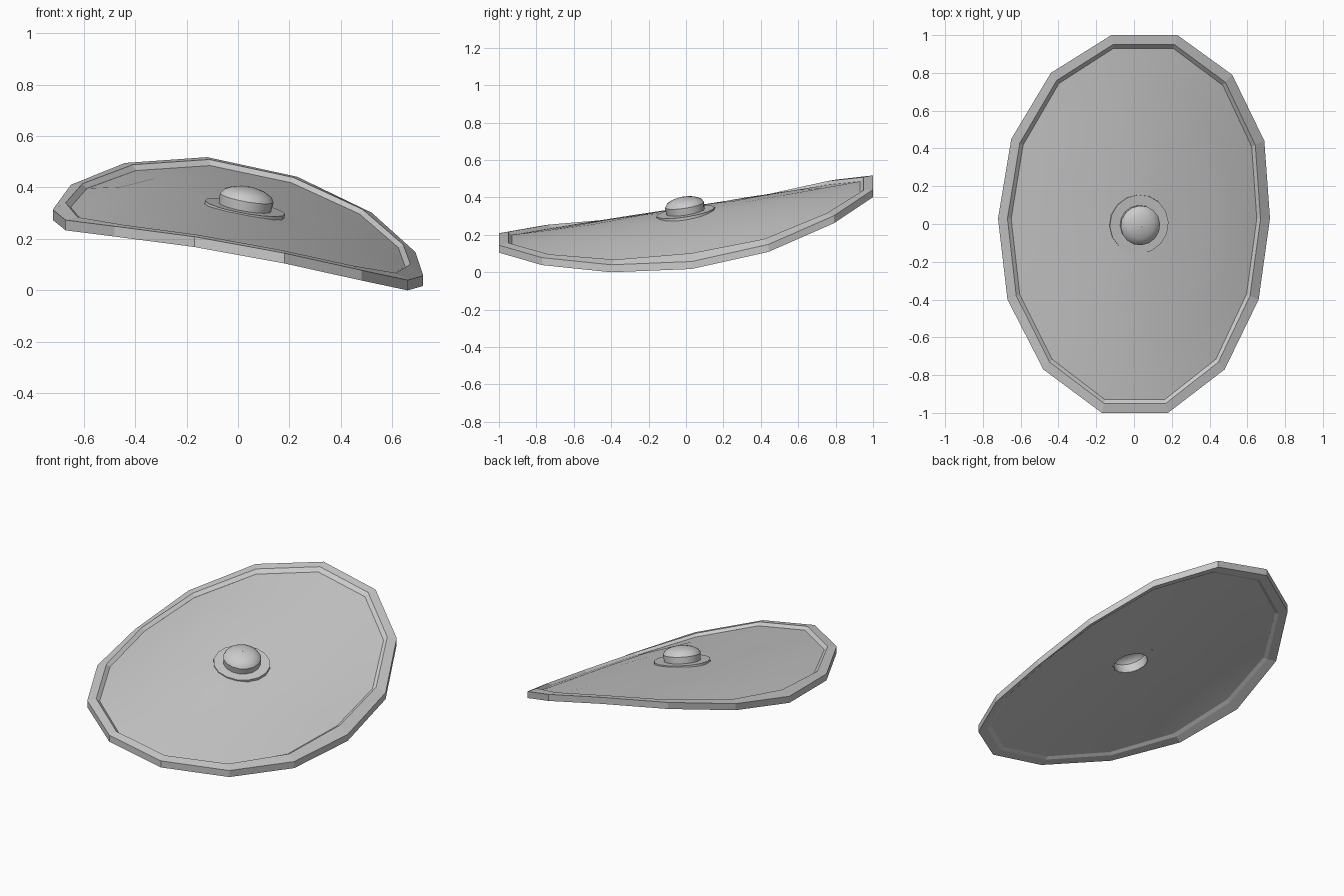
import bpy, bmesh, math
from mathutils import Vector

if "Cube" in bpy.data.objects:
    bpy.data.objects.remove(bpy.data.objects["Cube"])

# 14-sided oval outline seen from above
OUTLINE = [(-.12, 1), (.23, 1), (.52, .79), (.69, .44), (.72, .03), (.66, -.40), (.48, -.77),
           (.18, -1), (-.17, -1), (-.48, -.77), (-.67, -.40), (-.72, .03), (-.65, .45), (-.44, .80)]
# arched cross-section: distance from long axis, height
ARCH = [(0, .309), (.15, .305), (.48, .251), (.67, .183), (.73, .14)]
SLOPE_X, SLOPE_Y = -.178, .157
HUB = Vector((.025, 0))


def surface(x, y, lift=0.0):
    a = min(abs(x), .7299)
    for (x0, h0), (x1, h1) in zip(ARCH, ARCH[1:]):
        if x0 <= a <= x1:
            h = h0 + (h1 - h0) * (a - x0) / (x1 - x0)
            break
    return Vector((x, y, h + SLOPE_X * x + SLOPE_Y * y + lift))


def loft(name, rings, smooth=None):
    """Join rings into a closed tube-like skin (last ring connects to first)."""
    bm = bmesh.new()
    vr = [[bm.verts.new(p) for p in r] for r in rings]
    n = len(rings[0])
    for k, a in enumerate(vr):
        b = vr[(k + 1) % len(vr)]
        for i in range(n):
            j = (i + 1) % n
            bm.faces.new((a[i], a[j], b[j], b[i]))
    bmesh.ops.remove_doubles(bm, verts=bm.verts, dist=1e-5)
    bmesh.ops.recalc_face_normals(bm, faces=bm.faces)
    me = bpy.data.meshes.new(name)
    bm.to_mesh(me)
    bm.free()
    ob = bpy.data.objects.new(name, me)
    bpy.context.collection.objects.link(ob)
    if smooth:
        bpy.ops.object.select_all(action='DESELECT')
        ob.select_set(True)
        bpy.context.view_layer.objects.active = ob
        bpy.ops.object.shade_smooth_by_angle(angle=math.radians(smooth))
    return ob


def inset(w):
    return [(x * (1 - w / .72), y * (1 - w)) for x, y in OUTLINE]


def oval(w, lift):
    return [surface(x, y, lift) for x, y in inset(w)]


# raised rim with sloped inner lips on both faces
loft("shield_rim", [oval(0, 0), oval(0, .04), oval(.05, .04), oval(.07, .02),
                    oval(.07, .008), oval(.05, 0)])


# arched panel between rim and central opening
def panel_ring(t, lift):
    pts = []
    for x, y in inset(.065):
        p = Vector((x, y))
        hole = HUB + (p - HUB).normalized() * .1
        q = hole.lerp(p, t)
        pts.append(surface(q.x, q.y, lift))
    return pts


steps = [1, .75, .5, .25, 0]
loft("shield_panel", [panel_ring(t, .02) for t in steps] +
     [panel_ring(t, .008) for t in reversed(steps)], smooth=30)

# hollow domed boss with a flat flange, tilted with the shield
profile = [(.158, -.004), (.158, .014), (.103, .014), (.106, .052), (.094, .07), (.066, .084),
           (.033, .092), (.001, .094), (.001, .084), (.06, .074), (.086, .06), (.096, .046), (.096, -.004)]
tilt = Vector((-SLOPE_X, -SLOPE_Y, 1)).to_track_quat('Z', 'Y')
base = surface(HUB.x, HUB.y, .012)
SIDES = 16
loft("shield_boss", [[base + tilt @ Vector((r * math.cos(2 * math.pi * i / SIDES),
                                            r * math.sin(2 * math.pi * i / SIDES), z))
                      for i in range(SIDES)] for r, z in profile], smooth=35)

# rest the lowest point exactly on the ground
bpy.context.view_layer.update()
low = min(v.co.z for o in bpy.context.collection.objects for v in o.data.vertices)
for o in bpy.context.collection.objects:
    o.location.z -= low
